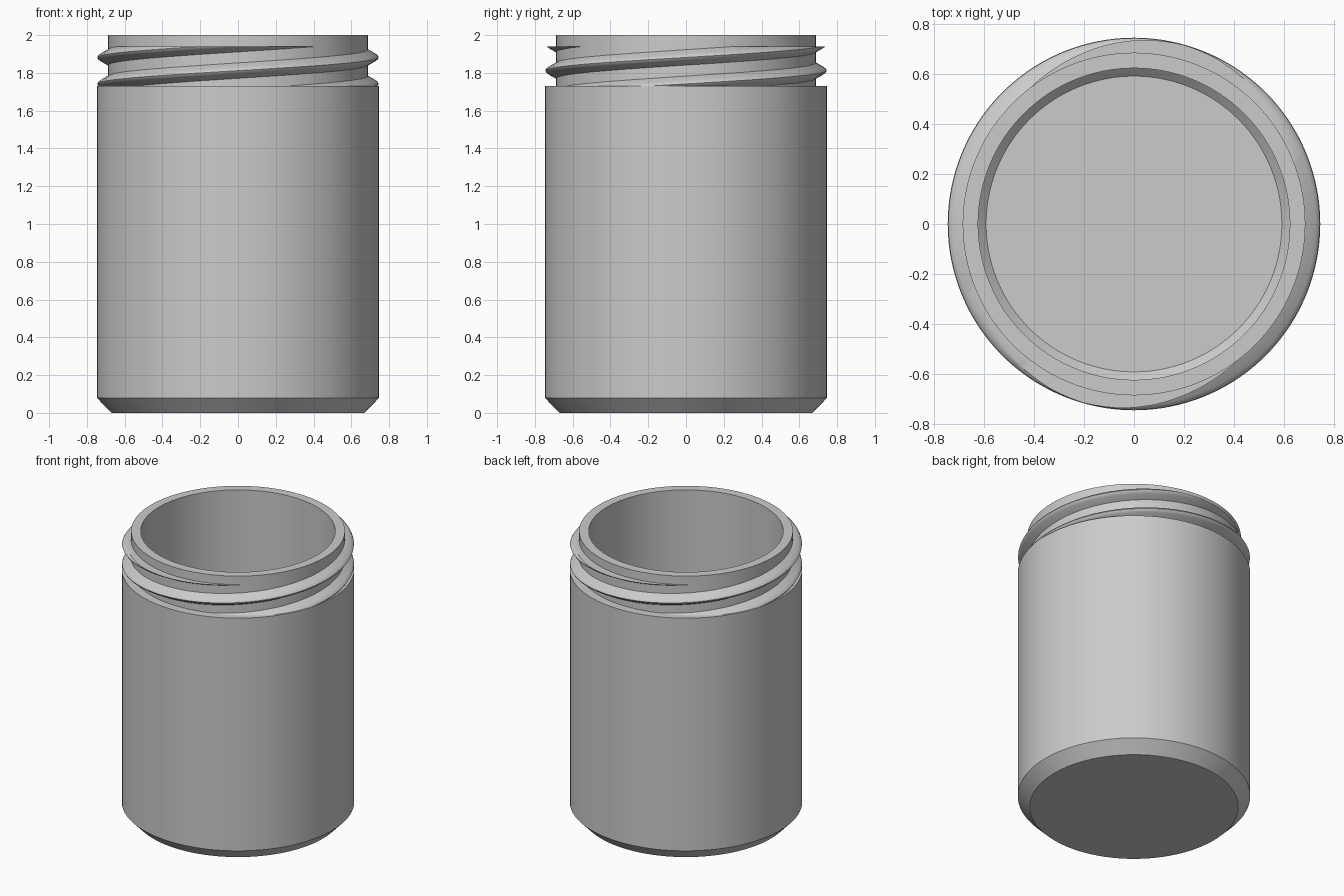
import bpy, bmesh
from math import sin, cos, pi, tau, radians

if "Cube" in bpy.data.objects:
    bpy.data.objects.remove(bpy.data.objects["Cube"], do_unlink=True)

grey = bpy.data.materials.new("light grey")
grey.use_nodes = True
colour = (0.6, 0.6, 0.6, 1)
grey.diffuse_color = colour
grey.node_tree.nodes["Principled BSDF"].inputs["Base Color"].default_value = colour

BODY_TOP, THREAD_TOP = 1.73, 1.94
RADIUS, NECK = 0.747, 0.687


def finish(bm, name):
    """Turn a bmesh into a smooth shaded grey object."""
    bmesh.ops.recalc_face_normals(bm, faces=bm.faces)
    mesh = bpy.data.meshes.new(name)
    bm.to_mesh(mesh)
    bm.free()
    mesh.materials.append(grey)
    obj = bpy.data.objects.new(name, mesh)
    bpy.context.collection.objects.link(obj)
    bpy.ops.object.select_all(action="DESELECT")
    obj.select_set(True)
    bpy.context.view_layer.objects.active = obj
    bpy.ops.object.shade_smooth_by_angle(angle=radians(30))
    return obj


def sweep(bm, sections, closed_profile):
    """Bridge successive vertex rows with quads."""
    for a, b in zip(sections, sections[1:]):
        count = len(a) if closed_profile else len(a) - 1
        for i in range(count):
            j = (i + 1) % len(a)
            bm.faces.new((a[i], a[j], b[j], b[i]))


# Hollow jar: chamfered base, shoulder, neck, bore and chamfered floor
def jar():
    profile = [(0.67, 0), (RADIUS, 0.08), (RADIUS, BODY_TOP), (NECK, BODY_TOP),
               (NECK, 2), (0.625, 2), (0.625, 0.11), (0.593, 0.08)]
    sides = 128
    bm = bmesh.new()
    rings = [[bm.verts.new((r * cos(tau * k / sides), r * sin(tau * k / sides), z))
              for k in range(sides)] for r, z in profile]
    sweep(bm, rings, True)
    bm.faces.new(rings[0])
    bm.faces.new(rings[-1])
    finish(bm, "jar_body")


# Helical ridge, trimmed flat at its top and running into the shoulder
def thread(name, turn):
    lead, low, high, steps = 0.28, 1.68, 1.99, 144
    half = [(0.665, 0.052), (NECK, 0.041), (0.728, 0.018), (0.74, 0.009)]
    profile = [(r, -h) for r, h in half] + [(0.745, 0)] + [(r, h) for r, h in reversed(half)]
    start = pi + (low - 1.742) / lead * tau + turn
    bm = bmesh.new()
    sections = []
    for k in range(steps + 1):
        rise = (high - low) * k / steps
        a = start + rise / lead * tau
        sections.append([bm.verts.new((r * cos(a), r * sin(a), low + rise + h))
                         for r, h in profile])
    sweep(bm, sections, True)
    bm.faces.new(sections[0])
    bm.faces.new(sections[-1])
    cut = bmesh.ops.bisect_plane(bm, geom=bm.verts[:] + bm.edges[:] + bm.faces[:],
                                 plane_co=(0, 0, THREAD_TOP), plane_no=(0, 0, 1),
                                 clear_outer=True)
    rim = [e for e in cut["geom_cut"] if isinstance(e, bmesh.types.BMEdge)]
    bmesh.ops.triangle_fill(bm, edges=rim, use_beauty=True, normal=(0, 0, 1))
    finish(bm, name)


jar()
thread("first_screw_thread", 0)
thread("second_screw_thread", pi)
